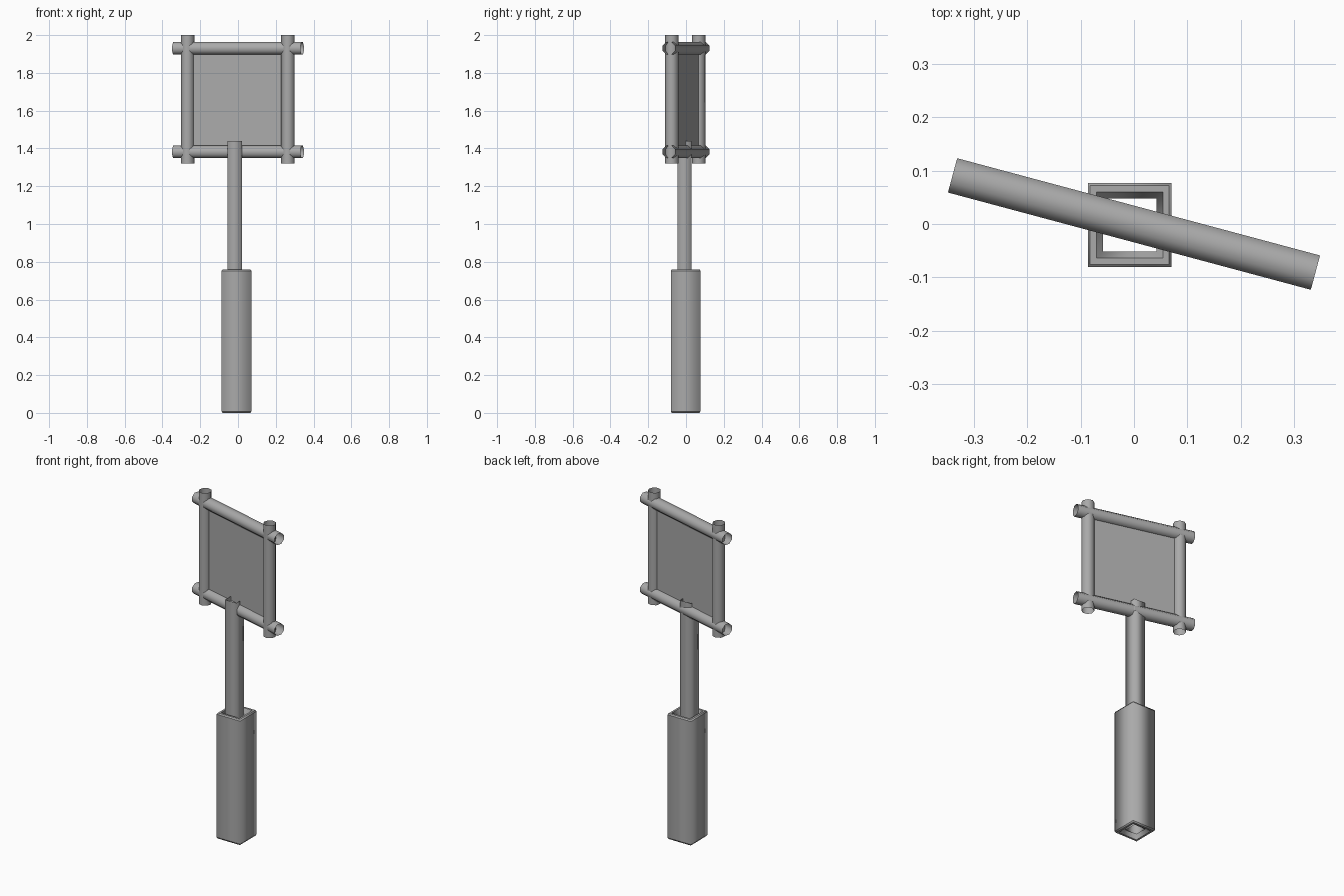
import bpy
import bmesh
import math
from mathutils import Matrix, Vector

cube = bpy.data.objects.get("Cube")
if cube:
    bpy.data.objects.remove(cube, do_unlink=True)

grey = bpy.data.materials.new("weathered grey")
grey.use_nodes = True
color = (0.4, 0.4, 0.4, 1)
grey.diffuse_color = color
grey.node_tree.nodes["Principled BSDF"].inputs["Base Color"].default_value = color


def sleeve(name, sides, profile, matrix, turn=0.0, closed=False):
    """Sweep (radius, height) pairs around z; ends stay open unless closed into a ring."""
    bm = bmesh.new()
    rings = []
    for radius, height in profile:
        angles = [turn + math.tau * i / sides for i in range(sides)]
        rings.append([bm.verts.new((radius * math.cos(a), radius * math.sin(a), height))
                      for a in angles])
    pairs = list(zip(rings, rings[1:]))
    if closed:
        pairs.append((rings[-1], rings[0]))
    for low, high in pairs:
        for i in range(sides):
            j = (i + 1) % sides
            bm.faces.new((low[i], low[j], high[j], high[i])).smooth = True
    # Keep rims crisp while the long corners shade softly
    for ring in rings:
        for i in range(sides):
            edge = bm.edges.get((ring[i], ring[(i + 1) % sides]))
            edge.smooth = False
    return finish(name, bm, matrix)


def finish(name, bm, matrix):
    mesh = bpy.data.meshes.new(name)
    bm.to_mesh(mesh)
    bm.free()
    mesh.materials.append(grey)
    obj = bpy.data.objects.new(name, mesh)
    obj.matrix_world = matrix
    bpy.context.collection.objects.link(obj)
    return obj


ROOT2 = math.sqrt(2)
QUARTER = math.pi / 4
swing = Matrix.Rotation(math.radians(-15), 4, "Z")

# Square hollow base with chamfered, recessed ends
half_profile = [(0.05, 0.34), (0.062, 0.38), (0.074, 0.38), (0.0785, 0.372)]
profile = [(r * ROOT2, -z) for r, z in half_profile]
profile += [(r * ROOT2, z) for r, z in reversed(half_profile)]
sleeve("base", 4, profile, Matrix.Translation((-0.008, -0.002, 0.38)), QUARTER, closed=True)

# Square pole rising out of the base
sleeve("pole", 4, [(0.0375 * ROOT2, 0.02), (0.0375 * ROOT2, 1.44)],
       Matrix.Translation((-0.017, -0.008, 0)), QUARTER)

# Octagonal frame: two uprights and two crossbars, all open tubes
for side, label in ((-1, "right"), (1, "left")):
    place = swing @ Matrix.Translation((side * 0.275, -0.004, 0))
    sleeve(label + "_upright", 8, [(0.036, 1.32), (0.036, 2.0)], place, QUARTER / 2)

for height, label in ((1.382, "lower"), (1.93, "upper")):
    place = swing @ Matrix.Translation((0, 0, height)) @ Matrix.Rotation(math.pi / 2, 4, "Y")
    sleeve(label + "_crossbar", 8, [(0.036, -0.352), (0.036, 0.352)], place, QUARTER / 2)

# Thin sign panel held in the frame
bm = bmesh.new()
bmesh.ops.create_cube(bm, size=1)
bmesh.ops.scale(bm, vec=Vector((0.55, 0.008, 0.55)), verts=bm.verts)
finish("sign_panel", bm, swing @ Matrix.Translation((0, 0, 1.656)))
